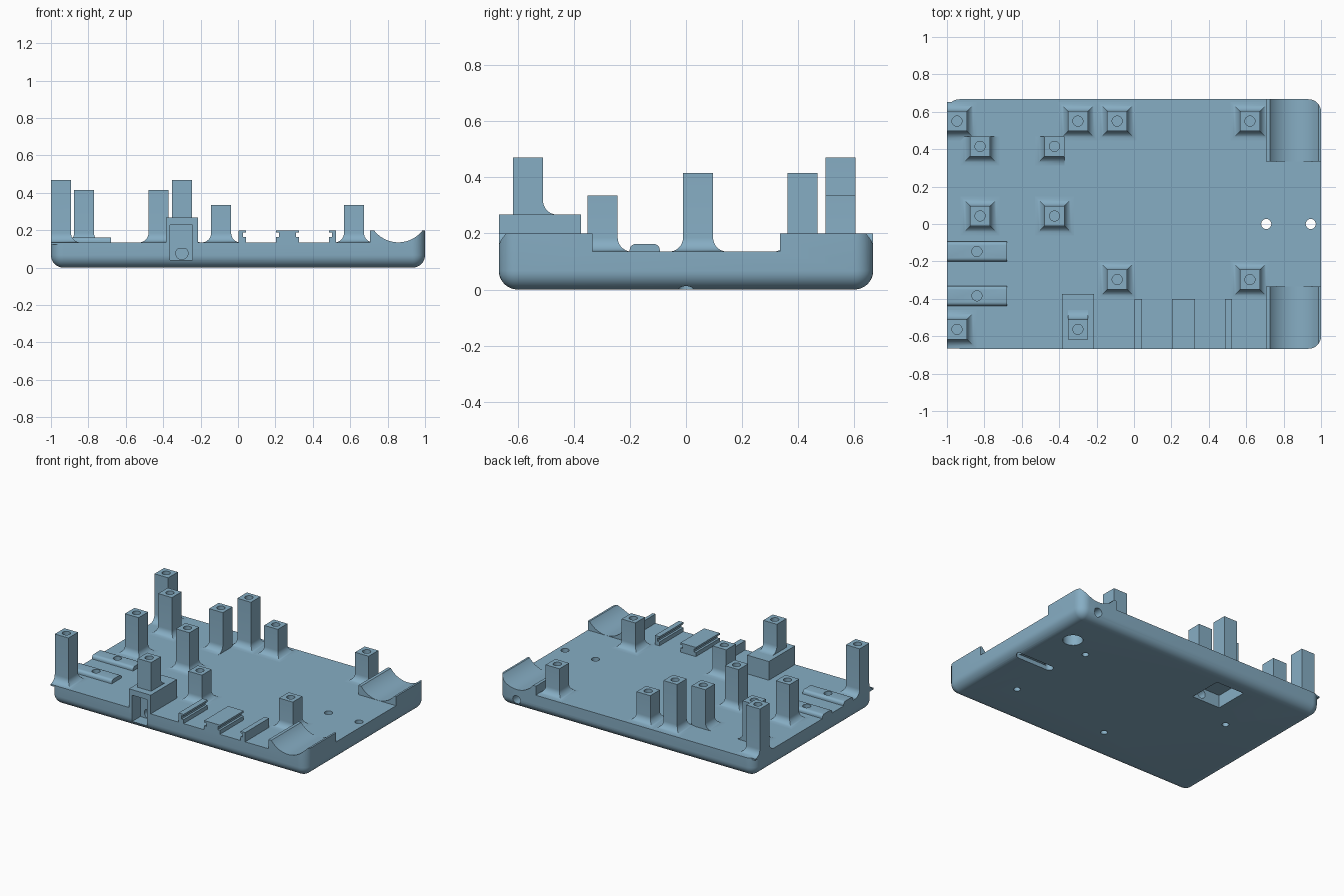
import bpy, bmesh, math
from mathutils import Matrix, Vector

if "Cube" in bpy.data.objects:
    bpy.data.objects.remove(bpy.data.objects["Cube"])

blue = bpy.data.materials.new("steel_blue")
blue.diffuse_color = (0.24, 0.42, 0.55, 1)
blue.use_nodes = True
blue.node_tree.nodes["Principled BSDF"].inputs["Base Color"].default_value = blue.diffuse_color
FLOOR = 0.135


def make(name, bm):
    bmesh.ops.remove_doubles(bm, verts=bm.verts, dist=1e-5)
    bmesh.ops.recalc_face_normals(bm, faces=bm.faces)
    me = bpy.data.meshes.new(name)
    bm.to_mesh(me)
    bm.free()
    me.materials.append(blue)
    ob = bpy.data.objects.new(name, me)
    bpy.context.collection.objects.link(ob)
    return ob


def box(name, x0, x1, y0, y1, z0, z1):
    bm = bmesh.new()
    size, mid = Vector((x1-x0, y1-y0, z1-z0)), Vector((x0+x1, y0+y1, z0+z1)) / 2
    bmesh.ops.create_cube(bm, size=1, matrix=Matrix.Translation(mid) @ Matrix.Diagonal((*size, 1)))
    return make(name, bm)


def cyl(name, center, r, length, axis='Z', seg=24):
    bm = bmesh.new()
    rot = Matrix.Rotation(math.pi/2, 4, 'X') if axis == 'Y' else Matrix()
    bmesh.ops.create_cone(bm, cap_ends=True, segments=seg, radius1=r, radius2=r, depth=length,
                          matrix=Matrix.Translation(center) @ rot)
    return make(name, bm)


def stack(name, rings):
    """Loft closed rings of equal length, capped at both ends."""
    bm = bmesh.new()
    rows = [[bm.verts.new(p) for p in ring] for ring in rings]
    n = len(rows[0])
    for a, b in zip(rows, rows[1:]):
        for i in range(n):
            j = (i + 1) % n
            bm.faces.new((a[i], a[j], b[j], b[i]))
    bm.faces.new(rows[0])
    bm.faces.new(rows[-1])
    return make(name, bm)


def prism_y(name, profile, y0, y1):
    return stack(name, [[(x, y, z) for x, z in profile] for y in (y0, y1)])


def cut(ob, *cutters):
    bpy.context.view_layer.objects.active = ob
    for c in cutters:
        m = ob.modifiers.new("cut", 'BOOLEAN')
        m.operation, m.solver, m.object = 'DIFFERENCE', 'EXACT', c
        bpy.ops.object.modifier_apply(modifier=m.name)
        bpy.data.objects.remove(c)


# tray: rounded corners and rounded bottom edge
R = 0.067


def outline(inset, z):
    r, pts = R - inset, []
    for k, (sx, sy) in enumerate(((1, 1), (-1, 1), (-1, -1), (1, -1))):
        for i in range(9):
            a = math.pi/2 * (k + i/8)
            pts.append((sx*(1-R) + r*math.cos(a), sy*(0.667-R) + r*math.sin(a), z))
    return pts


arcs = [math.pi/2 * i/8 for i in range(9)]
tray = stack("tray", [outline(R*(1-math.sin(t))*0.998, R*(1-math.cos(t))) for t in arcs]
             + [outline(0, 0.2)])

# lowered floor, leaving cradle blocks at the right corners
cut(tray, box("floor_cut", -1.1, 0.705, -0.8, 0.8, FLOOR, 0.4),
    box("middle_cut", 0.6, 1.1, -0.333, 0.335, FLOOR, 0.4),
    cyl("cradle_cut", (0.857, 0, 0.2985), 0.163, 2, 'Y', 96))

# tie holes and the slot joining them underneath
for x in (0.707, 0.945):
    cut(tray, cyl("tie_hole", (x, 0, 0.1), 0.027, 0.4))
cut(tray, box("tie_slot", 0.707, 0.945, -0.027, 0.027, -0.1, 0.03))

# blind screw holes, round recess, square pocket, side wire hole
for x, y in ((0.64, 0.28), (0.69, -0.34), (-0.09, -0.405), (-0.62, 0.17)):
    cut(tray, cyl("blind_hole", (x, y, 0), 0.022, 0.16))
cut(tray, cyl("round_recess", (0.82, 0.37, 0), 0.065, 0.16),
    box("square_pocket", -0.45, -0.23, 0.31, 0.55, -0.1, 0.09),
    cyl("pocket_hole", (-0.30, 0.28, 0.05), 0.033, 0.16, 'Y'),
    cyl("wire_hole", (0.857, 0.6, 0.062), 0.03, 0.4, 'Y'))

# front block with a tall pocket and wire hole cut into the face
block = box("front_block", -0.385, -0.215, -0.667, -0.375, 0.1, 0.267)
for part in (tray, block):
    cut(part, box("face_pocket", -0.363, -0.243, -0.8, -0.57, 0.04, 0.228))
cut(tray, cyl("front_hole", (-0.30, -0.5, 0.077), 0.033, 0.3, 'Y'))


# square posts with curved feet on chosen sides (l, r, f, b) and a screw hole
def post(x, y, top, sides, z0=FLOOR):
    h, f = 0.0535, 0.05
    rings = []

    def ring(e, z):
        l, r, fr, b = (h + (e if s in sides else 0) for s in "lrfb")
        rings.append([(x-l, y-fr, z), (x+r, y-fr, z), (x+r, y+b, z), (x-l, y+b, z)])
    ring(f, z0 - 0.01)
    for i in range(9):
        a = math.pi/2 * i/8
        ring(f*(1-math.sin(a)), z0 + f*(1-math.cos(a)))
    ring(0, top)
    cut(stack("post", rings), cyl("screw_hole", (x, y, top), 0.027, 0.2))


for x, y, sides in ((-0.9465, 0.55, "rfb"), (-0.30, 0.55, "lrfb"), (-0.9465, -0.563, "rfb")):
    post(x, y, 0.47, sides)
post(-0.30, -0.563, 0.47, "b", 0.267)
for x, y, sides in ((-0.823, 0.415, "lrf"), (-0.425, 0.415, "lf"),
                    (-0.823, 0.043, "lrfb"), (-0.425, 0.043, "lrfb")):
    post(x, y, 0.415, sides)
for x in (-0.09, 0.62):
    for y in (0.55, -0.297):
        post(x, y, 0.335, "lrfb")

# low strips with rounded long edges on the left
for y in (-0.147, -0.384):
    sec = [(-0.0535, 0.12), (0.0535, 0.12)]
    for s, order in ((1, range(6)), (-1, range(5, -1, -1))):
        sec += [(s*(0.0335 + 0.02*math.cos(math.pi/10*i)), 0.142 + 0.02*math.sin(math.pi/10*i))
                for i in order]
    strip = stack("strip", [[(x, y + a, z) for a, z in sec] for x in (-1, -0.68)])
    cut(strip, cyl("strip_hole", (-0.84, y, 0.17), 0.027, 0.12))
    cut(tray, cyl("strip_hole", (-0.84, y, 0.15), 0.027, 0.12))

# grooved board rails at the front edge
def rail(x0, x1, groove_left, groove_right):
    g, lo, hi = 0.016, 0.163, 0.187

    def side(x, d, on):
        pts = [(x, 0.12)]
        if on:
            pts += [(x, lo), (x+d*g, lo), (x+d*g, hi), (x, hi)]
        return pts + [(x, 0.2)]
    prism_y("rail", side(x0, 1, groove_left) + side(x1, -1, groove_right)[::-1], -0.667, -0.4)


rail(0.003, 0.042, False, True)
rail(0.203, 0.325, True, True)
rail(0.487, 0.523, True, False)

# smooth curves, sharp corners
bpy.ops.object.select_all(action='SELECT')
bpy.context.view_layer.objects.active = tray
bpy.ops.object.shade_smooth_by_angle(angle=math.radians(30))
